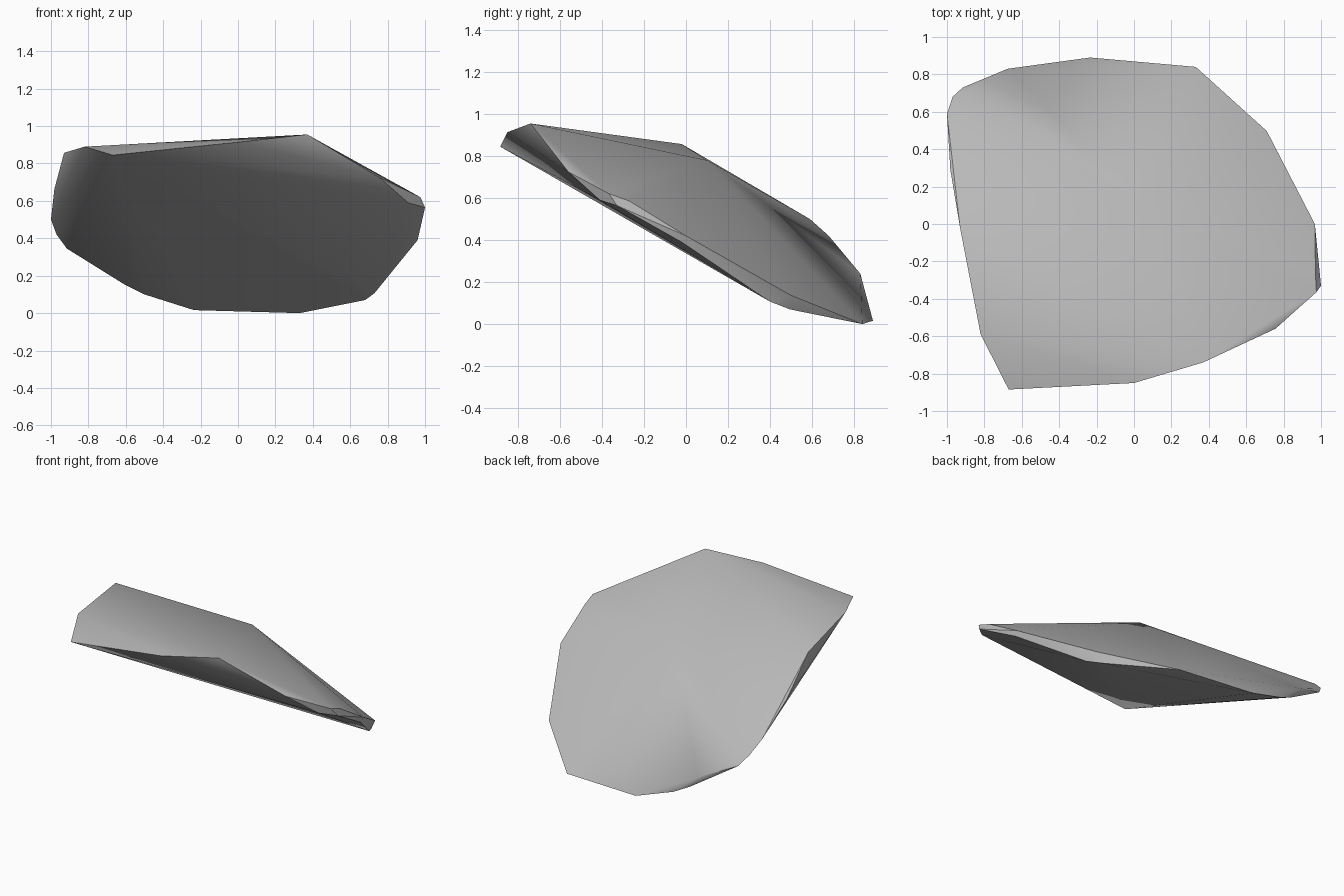
import bpy, bmesh, math

cube = bpy.data.objects.get("Cube")
if cube:
    bpy.data.objects.remove(cube, do_unlink=True)

# Stone colour
stone = bpy.data.materials.new("grey_stone")
stone.use_nodes = True
grey = (0.5, 0.5, 0.5, 1)
stone.diffuse_color = grey
bsdf = stone.node_tree.nodes["Principled BSDF"]
bsdf.inputs["Base Color"].default_value = grey
bsdf.inputs["Roughness"].default_value = 0.9

# Corners of the chipped slab
front_rim = [(-.67, -.885, .845), (0, -.85, .914), (.37, -.74, .955), (.756, -.56, .725)]
left_rim = [(.91, -.41, .59), (.975, -.365, .62), (1, -.33, .565), (.97, -.27, .586),
            (.967, 0, .42), (.96, -.02, .39)]
back_rim = [(.71, .497, .138), (.68, .495, .07), (.73, .4, .107), (.33, .84, 0),
            (-.235, .89, .016), (-.5, .85, .1), (-.61, .82, .155), (-.675, .83, .24)]
right_rim = [(-.915, .73, .345), (-.97, .68, .42), (-1, .59, .5), (-.982, .29, .662),
             (-.93, -.02, .857), (-.82, -.59, .89)]
crown = [(.04, .1, .78)]

# Faceted boulder slab wrapped around those corners
bm = bmesh.new()
for corner in front_rim + left_rim + back_rim + right_rim + crown:
    bm.verts.new(corner)
hull = bmesh.ops.convex_hull(bm, input=bm.verts)
loose = {g for g in hull["geom_interior"] + hull["geom_unused"]
         if isinstance(g, bmesh.types.BMVert)}
bmesh.ops.delete(bm, geom=list(loose), context='VERTS')
bmesh.ops.recalc_face_normals(bm, faces=bm.faces)
mesh = bpy.data.meshes.new("rock_slab")
bm.to_mesh(mesh)
bm.free()
mesh.materials.append(stone)
rock = bpy.data.objects.new("rock_slab", mesh)
bpy.context.collection.objects.link(rock)

# Soft broad faces with crisp chipped edges
bpy.context.view_layer.objects.active = rock
rock.select_set(True)
bpy.ops.object.shade_smooth_by_angle(angle=math.radians(35))
